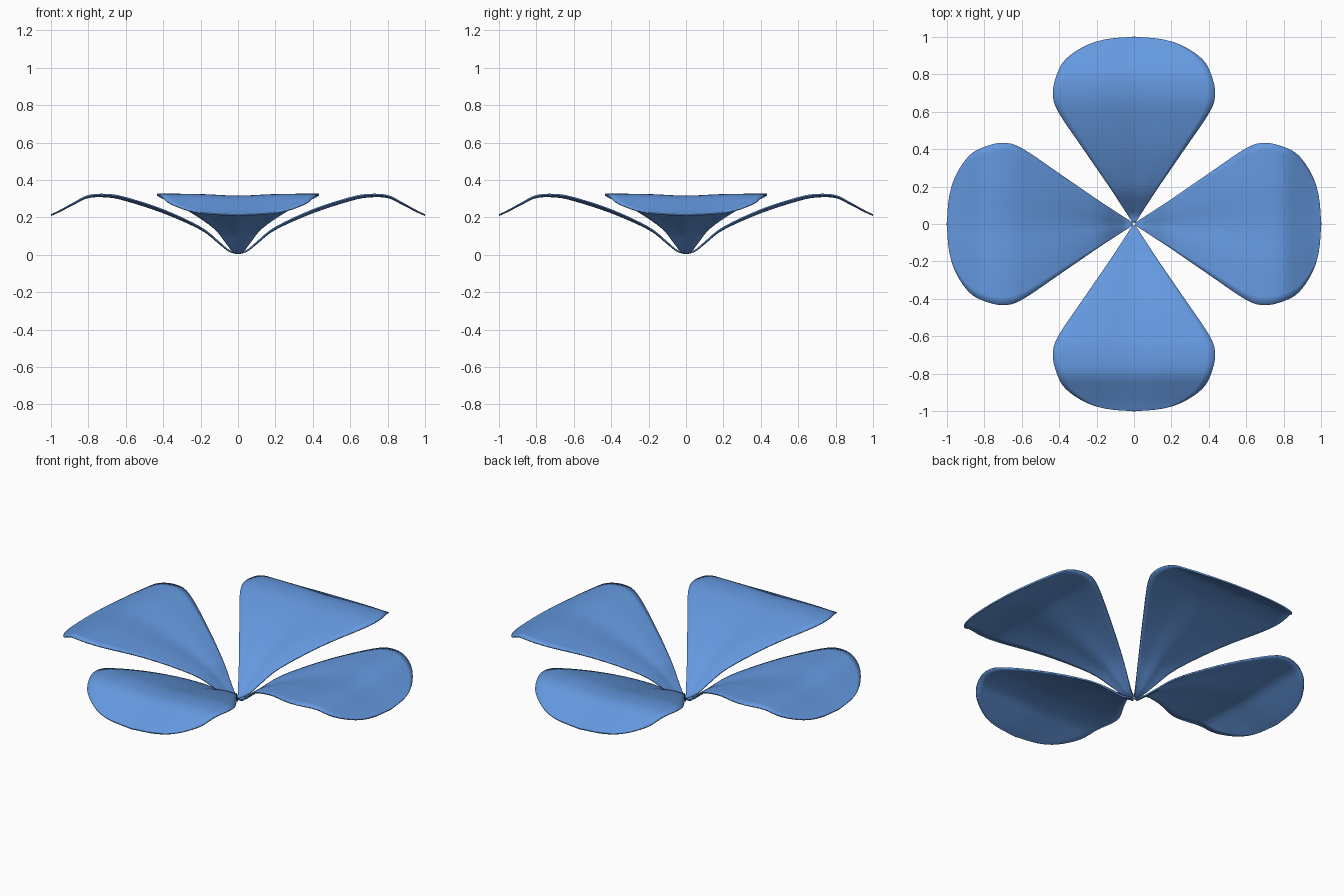
import bpy, bmesh, math
from mathutils import Vector

if "Cube" in bpy.data.objects:
    bpy.data.objects.remove(bpy.data.objects["Cube"])

# Petal stations from root to tip: distance out, half width, height
STATIONS = [(.008, .008, .008), (.05, .034, .024), (.1, .066, .066), (.2, .132, .146),
            (.4, .27, .24), (.6, .405, .305), (.7, .434, .322), (.8, .412, .316),
            (.88, .365, .276), (.95, .262, .237), (.986, .15, .219), (1, 0, .212)]
STEPS, ACROSS = 4, 20


def smooth_path(points):
    """Catmull-Rom curve through the points."""
    p = [Vector(q) for q in points]
    p = [2 * p[0] - p[1]] + p + [2 * p[-1] - p[-2]]
    out = []
    for i in range(1, len(p) - 2):
        a, b, c, d = p[i - 1:i + 3]
        for k in range(STEPS):
            t = k / STEPS
            out.append(0.5 * (2 * b + (c - a) * t + (2 * a - 5 * b + 4 * c - d) * t * t
                              + (3 * b - a - 3 * c + d) * t ** 3))
    return out + [p[-2]]


def petal(name, angle, mat):
    bm = bmesh.new()
    rows = []
    for r, w, z in smooth_path(STATIONS):
        row = []
        for j in range(ACROSS + 1):
            s = 2 * j / ACROSS - 1
            # shallow channel along the midrib, fading towards the tip
            dip = 0.014 * math.exp(-(s / .35) ** 2) * math.sin(math.pi * r) 
            row.append(bm.verts.new((r, s * w, z - dip)))
        rows.append(row)
    for a, b in zip(rows, rows[1:]):
        for j in range(ACROSS):
            bm.faces.new((a[j], b[j], b[j + 1], a[j + 1]))
    bmesh.ops.remove_doubles(bm, verts=bm.verts, dist=1e-5)
    me = bpy.data.meshes.new(name)
    bm.to_mesh(me)
    bm.free()
    me.polygons.foreach_set("use_smooth", [True] * len(me.polygons))
    me.materials.append(mat)
    ob = bpy.data.objects.new(name, me)
    bpy.context.collection.objects.link(ob)
    ob.rotation_euler.z = angle
    # thin sheet
    sol = ob.modifiers.new("thickness", 'SOLIDIFY')
    sol.thickness = 0.008
    sol.offset = 0


blue = bpy.data.materials.new("petal_blue")
blue.diffuse_color = (0.13, 0.32, 0.75, 1)
blue.use_nodes = True
blue.node_tree.nodes["Principled BSDF"].inputs["Base Color"].default_value = blue.diffuse_color

# Four petals around the centre
for i, side in enumerate(("right", "back", "left", "front")):
    petal(side + "_petal", i * math.pi / 2, blue)
